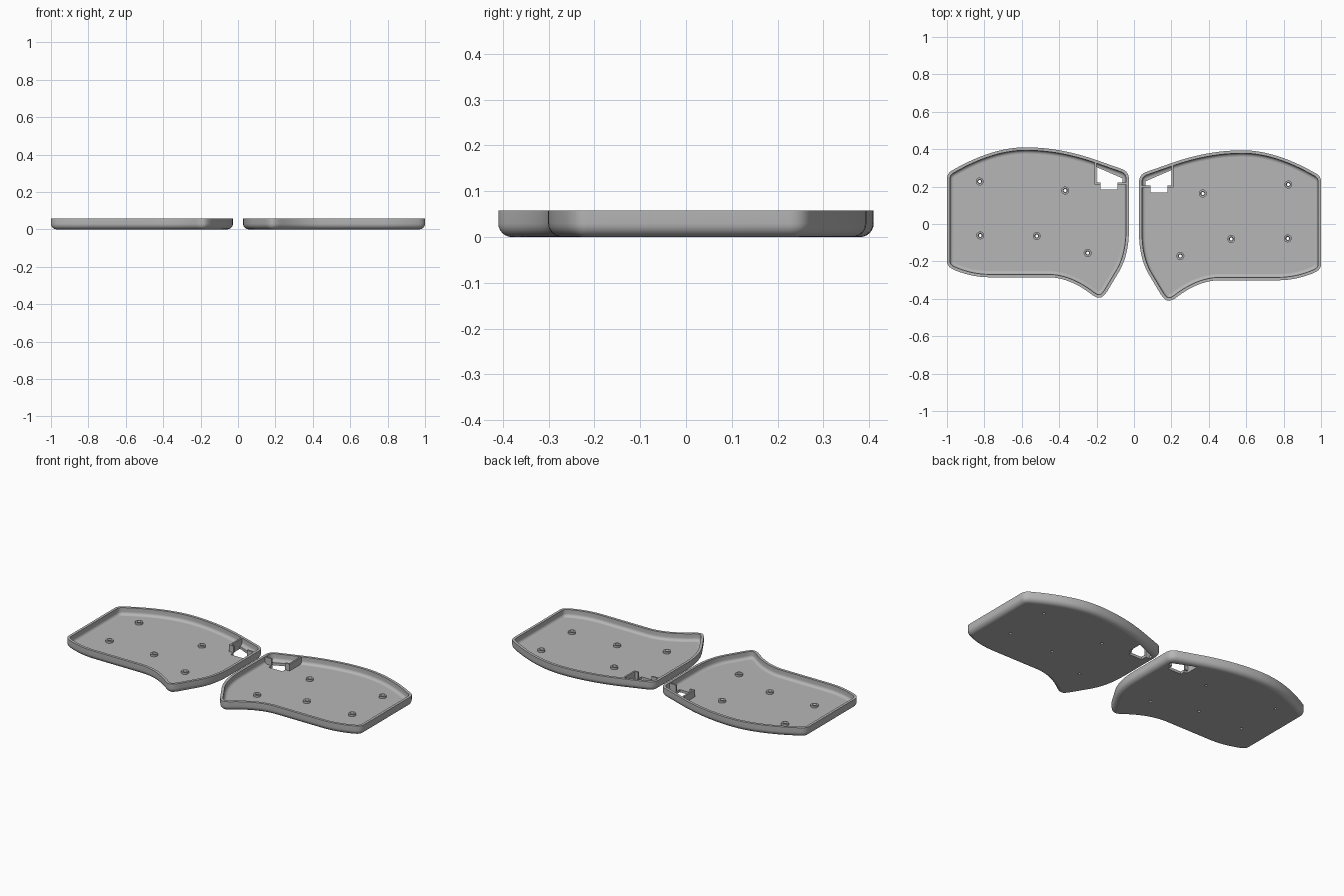
import bpy, bmesh, math
from mathutils import Vector, Matrix

if "Cube" in bpy.data.objects:
    bpy.data.objects.remove(bpy.data.objects["Cube"])

RIM, FLOOR = 0.058, 0.016

grey = bpy.data.materials.new("grey_plastic")
grey.diffuse_color = (0.47, 0.47, 0.47, 1)
grey.use_nodes = True
grey.node_tree.nodes["Principled BSDF"].inputs["Base Color"].default_value = grey.diffuse_color


def finish(bm, name):
    """Clean normals, mark sharp edges and make an object."""
    bmesh.ops.recalc_face_normals(bm, faces=bm.faces)
    for f in bm.faces:
        f.smooth = len(f.verts) == 4
    for e in bm.edges:
        e.smooth = len(e.link_faces) == 2 and e.calc_face_angle() < math.radians(32)
    me = bpy.data.meshes.new(name)
    bm.to_mesh(me)
    bm.free()
    me.materials.append(grey)
    ob = bpy.data.objects.new(name, me)
    bpy.context.collection.objects.link(ob)
    return ob


def prism(bm, pts, z0, z1):
    lo = [bm.verts.new((x, y, z0)) for x, y in pts]
    hi = [bm.verts.new((x, y, z1)) for x, y in pts]
    bm.faces.new(lo[::-1])
    bm.faces.new(hi)
    for i in range(len(pts)):
        j = (i + 1) % len(pts)
        bm.faces.new((lo[i], lo[j], hi[j], hi[i]))


def circle(c, r, n=24):
    return [(c[0] + r * math.cos(2 * math.pi * i / n),
             c[1] + r * math.sin(2 * math.pi * i / n)) for i in range(n)]


# Tray outline: on-curve point, control point (None for a straight run), steps
segments = [
    ((-1, .24), (-1, .27), 8), ((-.975, .285), (-.76, .41), 14),
    ((-.58, .41), (-.40, .41), 14), ((-.21, .345), None, 1),
    ((-.065, .294), (-.027, .28), 8), ((-.027, .24), None, 1),
    ((-.027, -.03), (-.027, -.165), 12), ((-.08, -.255), None, 1),
    ((-.14, -.355), (-.164, -.394), 7), ((-.185, -.394), (-.203, -.394), 7),
    ((-.225, -.378), (-.345, -.285), 14), ((-.46, -.285), None, 1),
    ((-.77, -.285), (-.87, -.285), 10), ((-.965, -.244), (-1, -.228), 8),
    ((-1, -.2), None, 1),
]
outline = []
for i, (p, c, n) in enumerate(segments):
    q = Vector(segments[(i + 1) % len(segments)][0])
    p = Vector(p)
    c = Vector(c) if c else (p + q) / 2
    for k in range(n):
        t = k / n
        outline.append(p * (1 - t) ** 2 + c * 2 * t * (1 - t) + q * t * t)

# Inward direction at each outline point (the outline runs clockwise)
inward = []
for i, p in enumerate(outline):
    a = (p - outline[i - 1]).normalized()
    b = (outline[(i + 1) % len(outline)] - p).normalized()
    t = (a + b).normalized()
    inward.append(Vector((t.y, -t.x)))

# Wall section: inset and height, from underside over the rim to the floor
section = [(.030 * (1 - math.sin(a)), .030 * (1 - math.cos(a)))
           for a in [math.pi / 12 * k for k in range(7)]]
section += [(0, RIM), (.016, RIM)]
section += [(.016 + .018 * (1 - math.cos(a)), FLOOR + .018 * (1 - math.sin(a)))
            for a in [math.pi / 10 * k for k in range(6)]]

bm = bmesh.new()
rings = []
for inset, z in section:
    rings.append([bm.verts.new((*(p + d * inset), z)) for p, d in zip(outline, inward)])
for r0, r1 in zip(rings, rings[1:]):
    for i in range(len(outline)):
        j = (i + 1) % len(outline)
        bm.faces.new((r0[i], r0[j], r1[j], r1[i]))
bm.faces.new(rings[0])
bm.faces.new(rings[-1])
tray = finish(bm, "left_tray")

# Cut the connector opening and the screw holes through the floor
bosses = [(-.825, .227), (-.368, .179), (-.822, -.061), (-.52, -.064), (-.248, -.155)]
bm = bmesh.new()
prism(bm, [(-.2, .304), (-.061, .244), (-.061, .222), (-.088, .222), (-.088, .185),
           (-.18, .185), (-.18, .213), (-.2, .213)], -.05, .1)
for c in bosses:
    prism(bm, circle(c, .008), -.05, .1)
cutter = finish(bm, "opening_cutter")
cutter.hide_render = True
mod = tray.modifiers.new("openings", 'BOOLEAN')
mod.operation, mod.solver, mod.object = 'DIFFERENCE', 'EXACT', cutter
bpy.context.view_layer.objects.active = tray
bpy.ops.object.modifier_apply(modifier=mod.name)
bpy.data.objects.remove(cutter)

# Screw bosses: rings standing on the floor
bm = bmesh.new()
for c in bosses:
    prof = [(.008, FLOOR - .002), (.021, FLOOR - .002), (.021, FLOOR + .012),
            (.012, FLOOR + .012), (.008, FLOOR + .006)]
    loops = [[bm.verts.new((x, y, z)) for x, y in circle(c, r)] for r, z in prof]
    for k, a in enumerate(loops):
        b = loops[(k + 1) % len(loops)]
        for i in range(24):
            j = (i + 1) % 24
            bm.faces.new((a[i], a[j], b[j], b[i]))
boss_ob = finish(bm, "left_screw_bosses")

# Thin walls around the connector bay, with a gap for the plug
bm = bmesh.new()
prism(bm, [(-.21, .213), (-.2, .213), (-.2, .33), (-.21, .333)], FLOOR - .002, RIM - .001)
for x0, x1 in ((-.21, -.18), (-.088, -.036)):
    prism(bm, [(x0, .212), (x1, .212), (x1, .222), (x0, .222)], FLOOR - .002, RIM - .001)
wall_ob = finish(bm, "left_connector_walls")

# Mirrored right half, set slightly forward
for ob in (tray, boss_ob, wall_ob):
    me = ob.data.copy()
    me.transform(Matrix.Translation((0, -.016, 0)) @ Matrix.Diagonal((-1, 1, 1, 1)))
    me.flip_normals()
    twin = bpy.data.objects.new(ob.name.replace("left", "right"), me)
    bpy.context.collection.objects.link(twin)
